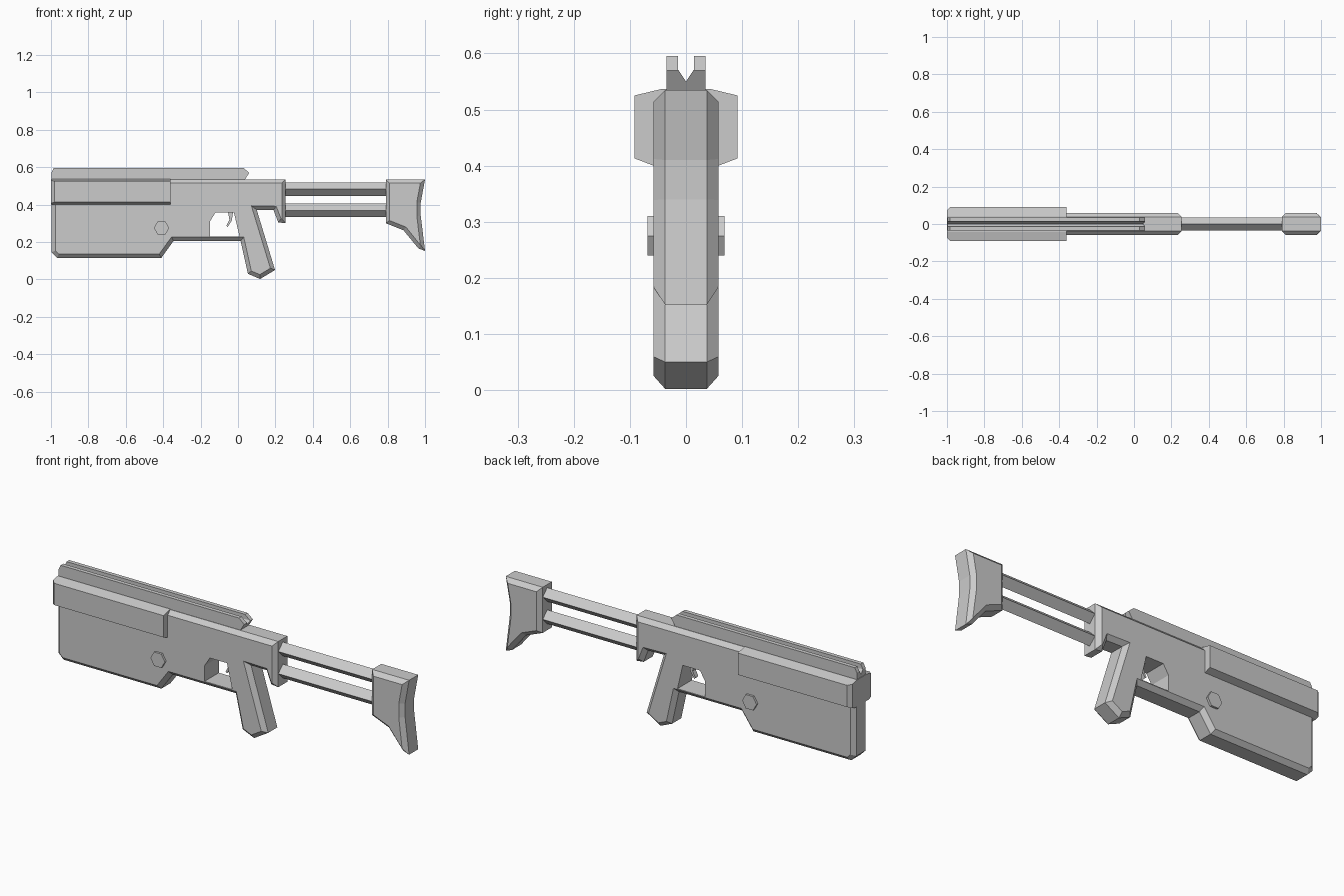
import bpy, bmesh, math
from mathutils import Vector

if "Cube" in bpy.data.objects:
    bpy.data.objects.remove(bpy.data.objects["Cube"])


def finish(bm, name):
    bmesh.ops.recalc_face_normals(bm, faces=bm.faces)
    mesh = bpy.data.meshes.new(name)
    bm.to_mesh(mesh)
    bm.free()
    ob = bpy.data.objects.new(name, mesh)
    bpy.context.collection.objects.link(ob)
    return ob


def prism(name, outline, half, bevel=0.0):
    """Extrude an (x, z) outline symmetrically in y and chamfer both side rims."""
    bm = bmesh.new()
    face = bm.faces.new([bm.verts.new((x, -half, z)) for x, z in outline])
    res = bmesh.ops.extrude_face_region(bm, geom=[face], use_keep_orig=True)
    moved = [g for g in res["geom"] if isinstance(g, bmesh.types.BMVert)]
    bmesh.ops.translate(bm, verts=moved, vec=(0, 2 * half, 0))
    bmesh.ops.recalc_face_normals(bm, faces=bm.faces)
    if bevel:
        rims = [e for e in bm.edges
                if abs(e.verts[0].co.y - e.verts[1].co.y) < 1e-5]
        bmesh.ops.bevel(bm, geom=rims, offset=bevel, segments=1,
                        affect='EDGES', profile=0.5)
    return finish(bm, name)


def bar(name, section, x0, x1, chamfer=0.0):
    """Extrude a (y, z) section along x; optionally chamfer the front corners."""
    bm = bmesh.new()
    face = bm.faces.new([bm.verts.new((x0, y, z)) for y, z in section])
    res = bmesh.ops.extrude_face_region(bm, geom=[face], use_keep_orig=True)
    moved = [g for g in res["geom"] if isinstance(g, bmesh.types.BMVert)]
    bmesh.ops.translate(bm, verts=moved, vec=(x1 - x0, 0, 0))
    bmesh.ops.recalc_face_normals(bm, faces=bm.faces)
    if chamfer:
        wide = max(abs(y) for y, z in section) - 1e-4
        edges = [e for e in bm.edges
                 if all(v.co.x < x0 + 1e-4 and abs(v.co.y) > wide for v in e.verts)]
        bmesh.ops.bevel(bm, geom=edges, offset=chamfer, segments=1,
                        affect='EDGES', profile=0.5)
    return finish(bm, name)


def cut(ob, cutter):
    mod = ob.modifiers.new("cut", 'BOOLEAN')
    mod.operation = 'DIFFERENCE'
    mod.solver = 'EXACT'
    mod.object = cutter
    bpy.context.view_layer.objects.active = ob
    bpy.ops.object.modifier_apply(modifier=mod.name)
    bpy.data.objects.remove(cutter)


# Receiver with handguard, trigger guard and grip in one outline
body = prism("receiver_and_grip", [
    (-0.997, 0.535), (-0.997, 0.145), (-0.967, 0.115), (-0.41, 0.115),
    (-0.345, 0.205), (0.014, 0.205), (0.053, 0.03), (0.118, 0.002),
    (0.198, 0.05), (0.10, 0.372), (0.19, 0.37), (0.215, 0.305),
    (0.255, 0.30), (0.255, 0.535)], 0.058, 0.021)
cut(body, prism("guard_cutter", [
    (-0.15, 0.23), (-0.15, 0.31), (-0.12, 0.358), (-0.022, 0.358),
    (0.008, 0.23)], 0.2))

# Trigger
prism("trigger", [(-0.055, 0.37), (-0.025, 0.37), (-0.033, 0.315),
                  (-0.055, 0.28), (-0.062, 0.287), (-0.046, 0.318)], 0.012)

# Wide upper shroud
side = [(0.058, 0.40), (0.092, 0.413), (0.092, 0.525), (0.042, 0.537)]
bar("upper_shroud", side + [(-y, z) for y, z in reversed(side)],
    -1.0, -0.36, 0.018)

# Sighting rail with a V-shaped groove
rail = prism("sight_rail", [
    (-0.997, 0.53), (-0.997, 0.572), (-0.985, 0.595), (0.03, 0.595),
    (0.06, 0.57), (0.035, 0.53)], 0.035)
cut(rail, bar("groove_cutter", [
    (0, 0.55), (0.014, 0.571), (0.014, 0.65), (-0.014, 0.65),
    (-0.014, 0.571)], -1.1, 0.2))

# Hexagonal cross pin
prism("cross_pin", [(-0.409 + 0.041 * math.cos(i * math.pi / 3),
                     0.275 + 0.041 * math.sin(i * math.pi / 3))
                    for i in range(6)], 0.069)

# Diamond-section stock struts
for name, z in (("upper_strut", 0.483), ("lower_strut", 0.369)):
    r = 0.036
    bar(name, [(r, z), (0, z + r), (-r, z), (0, z - r)], 0.24, 0.80)

# Shoulder stock with concave butt
prism("shoulder_stock", [
    (0.79, 0.535), (0.79, 0.30), (0.885, 0.262), (0.965, 0.165),
    (1.0, 0.152), (0.977, 0.34), (0.977, 0.41), (1.0, 0.535)], 0.058, 0.021)
